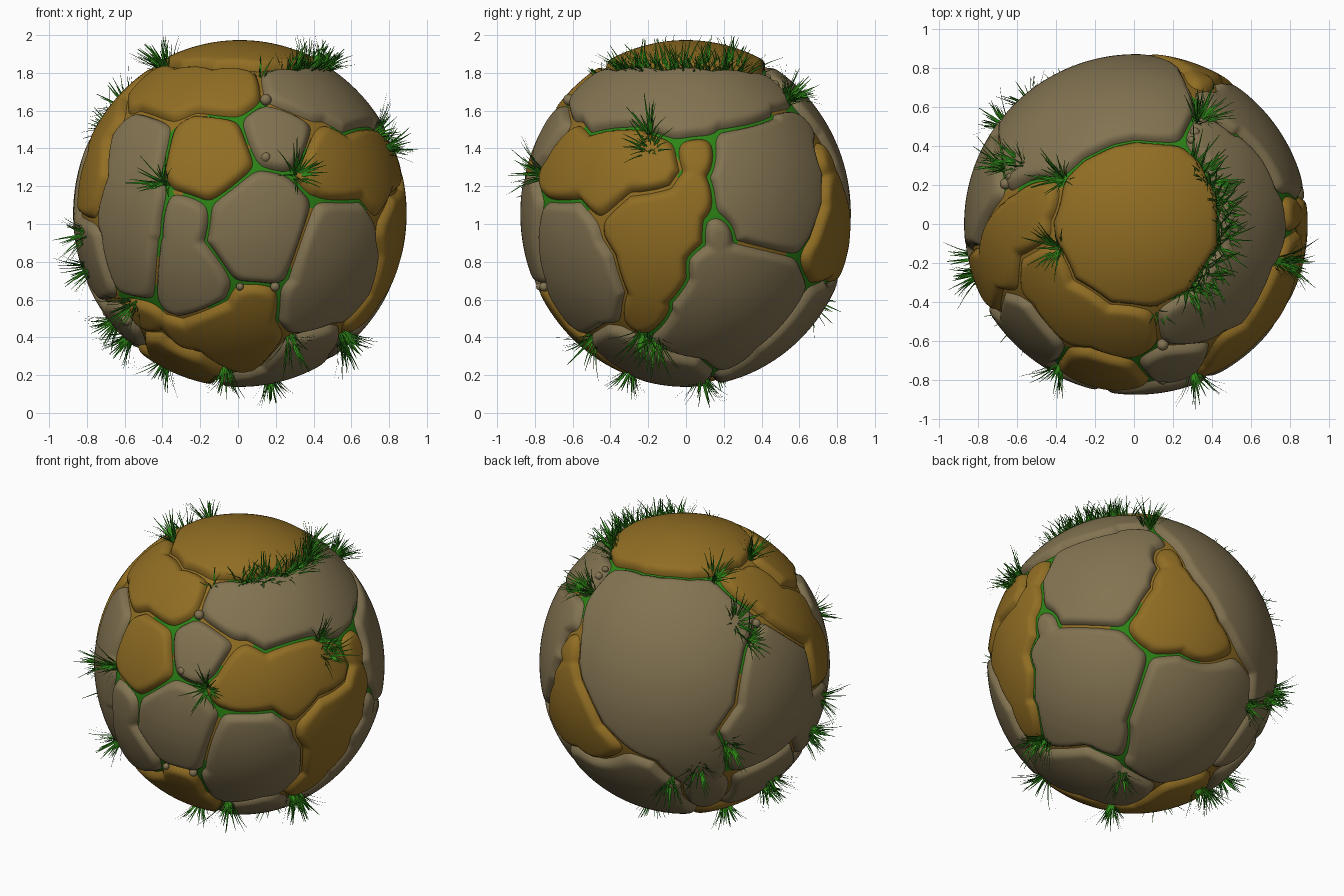
import bpy, bmesh, math, random
from mathutils import Vector

if "Cube" in bpy.data.objects:
    bpy.data.objects.remove(bpy.data.objects["Cube"])
random.seed(4)
C, S = Vector((0.01, 0, 1.055)), Vector((0.885, 0.875, 0.915))

def mat(name, rgb):
    m = bpy.data.materials.new(name)
    m.diffuse_color = (*rgb, 1)
    m.use_nodes = True
    m.node_tree.nodes["Principled BSDF"].inputs["Base Color"].default_value = m.diffuse_color
    return m
BROWN = mat("ochre stone", (0.285, 0.155, 0.017))
TAN = mat("grey tan stone", (0.225, 0.172, 0.083))
MOSS = mat("moss green", (0.026, 0.23, 0.008))

# Viewing frames (toward viewer, right, up) used to place points on the ball
def frame(az, el):
    a, e = math.radians(az), math.radians(el)
    c = Vector((math.cos(a) * math.cos(e), math.sin(a) * math.cos(e), math.sin(e)))
    r = Vector((-math.sin(a), math.cos(a), 0))
    return c, r, c.cross(r)
FRAMES = {'f': frame(-90, 0), 'r': frame(0, 0), 't': frame(-90, 90),
          'b': frame(120, 25), 'k': frame(45, -25)}

def point(view, u, v):
    if view == 'f':
        u, v = (u - C.x) / S.x, (v - C.z) / S.z
    elif view == 'r':
        u, v = u / S.y, (v - C.z) / S.z
    elif view in 'td':
        u, v = (u - C.x) / S.x, v / S.y
    w = math.sqrt(max(0, 1 - u * u - v * v))
    if view == 'd':                      # from underneath, plain x and y
        return Vector((u, v, -w)).normalized()
    c, r, up = FRAMES[view]
    return (c * w + r * u + up * v).normalized()

def to_world(d, k=1.0):
    return C + Vector((d.x * S.x, d.y * S.y, d.z * S.z)) * k

def add_object(name, bm, mats, smooth=True):
    me = bpy.data.meshes.new(name)
    bm.to_mesh(me)
    bm.free()
    for m in mats:
        me.materials.append(m)
    if smooth:
        me.polygons.foreach_set("use_smooth", [True] * len(me.polygons))
    ob = bpy.data.objects.new(name, me)
    bpy.context.collection.objects.link(ob)
    return ob

# Stones: each is a union of round blobs (view, u, v, angular radius)
stones = []
def stone(name, m, *blobs):
    stones.append((name, m, [(point(*b[:3]), b[3]) for b in blobs]))

stone("cap_stone", BROWN, ('t', .03, 0, .51))
stone("upper_front_stone", BROWN, ('t', -.47, -.25, .16), ('t', -.3, -.48, .2), ('t', -.05, -.58, .2))
stone("upper_left_stone", BROWN, ('t', -.5, .13, .12), ('t', -.57, -.03, .15),
      ('t', -.72, -.12, .17), ('f', -.8, 1.25, .15))
stone("upper_right_stone", TAN, ('t', .3, -.52, .2), ('t', .53, -.32, .27), ('t', .635, 0, .28),
      ('t', .58, .28, .25), ('t', .43, .45, .15))
stone("big_back_stone", TAN, ('t', -.1, .62, .27), ('t', .08, .62, .25), ('t', -.45, .5, .33),
      ('b', -.1, .03, .58), ('b', .2, -.65, .12), ('b', .25, -.9, .1))
stone("front_left_stone", TAN, ('f', -.56, 1.38, .2), ('f', -.59, 1.1, .23), ('f', -.58, .8, .2))
stone("front_ochre_stone", BROWN, ('f', -.15, 1.36, .26))
stone("front_small_stone", TAN, ('f', .22, 1.48, .21))
stone("front_round_stone", TAN, ('f', .13, .98, .33))
stone("front_tall_stone", TAN, ('f', -.28, 1.02, .14), ('f', -.27, .7, .23))
stone("front_low_stone", BROWN, ('f', -.3, .36, .13), ('f', -.05, .38, .25),
      ('f', .08, .55, .13), ('f', -.5, .47, .1))
stone("front_right_stone", TAN, ('f', .5, .85, .28), ('f', .42, .6, .2), ('f', .6, .68, .2))
stone("right_ochre_stone", BROWN, ('r', -.68, 1.32, .2), ('r', -.4, 1.34, .22),
      ('r', -.2, 1.3, .17), ('f', .42, 1.28, .12))
stone("right_wedge_stone", BROWN, ('r', .06, 1.36, .1), ('r', .02, 1.15, .13), ('r', -.15, .98, .25),
      ('r', -.16, .75, .19), ('r', -.2, .52, .1))
stone("right_oval_stone", TAN, ('r', .5, 1.23, .43), ('t', .5, .58, .15))
stone("right_low_stone", TAN, ('k', -.27, -.2, .42), ('k', -.45, -.42, .2), ('k', -.12, -.5, .17),
      ('r', .1, .75, .1), ('r', .19, .95, .07))
stone("back_ochre_stone", BROWN, ('k', .37, .27, .25), ('k', .3, .65, .06), ('k', .33, .48, .13),
      ('k', .55, .05, .13), ('k', .2, .2, .1))
stone("back_low_stone", TAN, ('k', .41, -.45, .42), ('k', .2, -.7, .15))
stone("under_right_stone", TAN, ('k', -.31, -.78, .2), ('k', -.1, -.88, .14), ('r', -.35, .3, .14))
stone("under_ochre_stone", BROWN, ('k', .3, -.95, .22), ('d', -.35, -.3, .22))
stone("left_stone", TAN, ('b', .72, -.1, .3), ('b', .62, -.45, .25), ('f', -.8, .78, .18))
stone("left_low_stone", TAN, ('d', -.66, .12, .25), ('d', -.6, -.2, .14))

# Dense ball, with the distance of every point to every stone
ball = bmesh.new()
bmesh.ops.create_icosphere(ball, subdivisions=7, radius=1)
dirs = [v.co.normalized() for v in ball.verts]
dist = [[min(math.acos(max(-1, min(1, d.dot(p)))) - w for p, w in s[2]) for s in stones] for d in dirs]
owner = [row.index(min(row)) for row in dist]
faces_of = [[] for _ in stones]
for f in ball.faces:
    ids = [v.index for v in f.verts]
    for o in {owner[i] for i in ids}:
        faces_of[o].append(ids)
ball.free()

# One pillowed shell per stone, its rim dipping under the mossy core
RIM, DEPTH, SOFT = 0.06, 0.06, 0.02
def edge_distance(row, k):               # soft minimum rounds the corners
    es = [(d - row[k]) / 2 for j, d in enumerate(row) if j != k]
    lo = min(es)
    if lo > .15:
        return lo
    return lo - SOFT * math.log(sum(math.exp((lo - e) / SOFT) for e in es))

for k, (name, m, _) in enumerate(stones):
    bm, vmap = bmesh.new(), {}
    top = 1.004 if k == 0 else 1 + random.uniform(-.004, .004)
    for ids in faces_of[k]:
        for i in ids:
            if i not in vmap:
                t = 1 - max(-.02, min(edge_distance(dist[i], k), RIM)) / RIM
                vmap[i] = bm.verts.new(to_world(dirs[i], top - DEPTH * t ** 2.5))
        bm.faces.new([vmap[i] for i in ids])
    add_object(name, bm, [m])

# Core seen in the joints: ochre, with moss around these spots (radius last)
mossy = [point(*p[:3]).freeze() for p in (
    ('f', -.4, 1.35), ('f', -.42, 1.0), ('f', -.15, 1.1), ('f', -.15, .85), ('f', 0, 1.58),
    ('f', -.05, .65), ('f', .2, .6), ('f', .1, 1.25), ('f', .35, 1.25), ('f', .6, 1.13),
    ('f', -.55, .6), ('r', -.45, 1.5), ('r', -.2, 1.47), ('r', .1, 1.45), ('r', .4, 1.52),
    ('r', .14, 1.25), ('r', .15, 1.0), ('r', .05, .75), ('r', -.1, .45), ('t', -.25, .35),
    ('t', -.05, .43), ('t', .2, .42), ('t', .42, .2), ('t', .45, -.1), ('t', .35, -.3),
    ('t', -.5, .3), ('t', -.7, .32), ('k', .13, .15), ('k', .2, -.1), ('k', .05, -.4),
    ('k', -.07, -.7), ('k', .4, 0), ('b', .4, -.6), ('t', .25, .6))]
bm = bmesh.new()
bmesh.ops.create_icosphere(bm, subdivisions=6, radius=1)
for f in bm.faces:
    d = f.calc_center_median().normalized()
    f.material_index = int(max(d.dot(p) for p in mossy) > math.cos(.2))
for v in bm.verts:
    v.co = to_world(v.co.normalized(), 0.957)
add_object("joint_core", bm, [BROWN, MOSS])

# Pebbles in the joints
bm = bmesh.new()
for view, u, v, r in [('f', .15, 1.67, .03), ('f', .15, 1.36, .028), ('f', .2, .66, .025),
                      ('f', -.6, .48, .03), ('f', -.63, .43, .025), ('t', .32, .48, .025),
                      ('t', .3, .44, .02), ('b', .55, .28, .028), ('b', .5, .29, .022),
                      ('b', .74, -.67, .025), ('r', -.79, .66, .02)]:
    n0 = len(bm.verts)
    bmesh.ops.create_icosphere(bm, subdivisions=3, radius=r)
    bm.verts.ensure_lookup_table()
    bmesh.ops.translate(bm, verts=bm.verts[n0:], vec=to_world(point(view, u, v), .98))
add_object("pebbles", bm, [TAN])

# Grass: tapering curved blades
def blade(bm, root, length):
    n = root.normalized()
    side = n.orthogonal().normalized()
    a = random.uniform(0, math.tau)
    out = side * math.cos(a) + n.cross(side) * math.sin(a)
    lean, curl = random.uniform(.1, .7), random.uniform(.1, .6)
    wide = n.cross(out) * random.uniform(.006, .009)
    base = to_world((root + out * random.uniform(0, .04)).normalized(), .955)
    prev = None
    for j in range(4):
        t = j / 3
        p = base + (n * (t - .25 * curl * t * t) + out * (lean * t + curl * t * t * .6)) * length
        p.z = max(0, min(2, p.z))
        w = wide * (1 - .85 * t)
        cur = bm.verts.new(p - w), bm.verts.new(p + w)
        if prev:
            bm.faces.new((prev[0], prev[1], cur[1], cur[0]))
        prev = cur

def tuft(name, d, count=30, size=1.0):
    bm = bmesh.new()
    for _ in range(count):
        blade(bm, d, random.uniform(.1, .18) * size)
    add_object(name, bm, [MOSS], False)

front = [(-.4, 1.22), (-.57, .56), (-.6, .37), (-.07, .2), (.29, .37), (.58, .4), (.32, 1.27)]
upper = [(-.38, .24), (-.6, .32), (-.69, .3), (-.4, -.13), (.8, -.2), (.35, .55)]
right = [(-.2, 1.49), (.55, 1.68), (-.17, .37)]
rear = [(.97, -.2), (.9, -.42), (.38, -.55), (-.03, -.82), (.64, -.76)]
below = [(-.06, -.8), (.44, -.88), (.93, -.3)]
for view, spots in zip("ftrbk", (front, upper, right, rear, below)):
    for i, (u, v) in enumerate(spots):
        tuft(f"grass_tuft_{view}_{i + 1}", point(view, u, v))
tuft("grass_sprig", point('t', .13, -.47), 8, .6)

# Fringe of grass along the right side of the cap
bm = bmesh.new()
for i in range(230):
    a = math.radians(random.uniform(-58, 48))
    blade(bm, point('t', .03 + .435 * math.cos(a), .435 * math.sin(a)), random.uniform(.08, .17))
add_object("cap_grass_fringe", bm, [MOSS], False)
